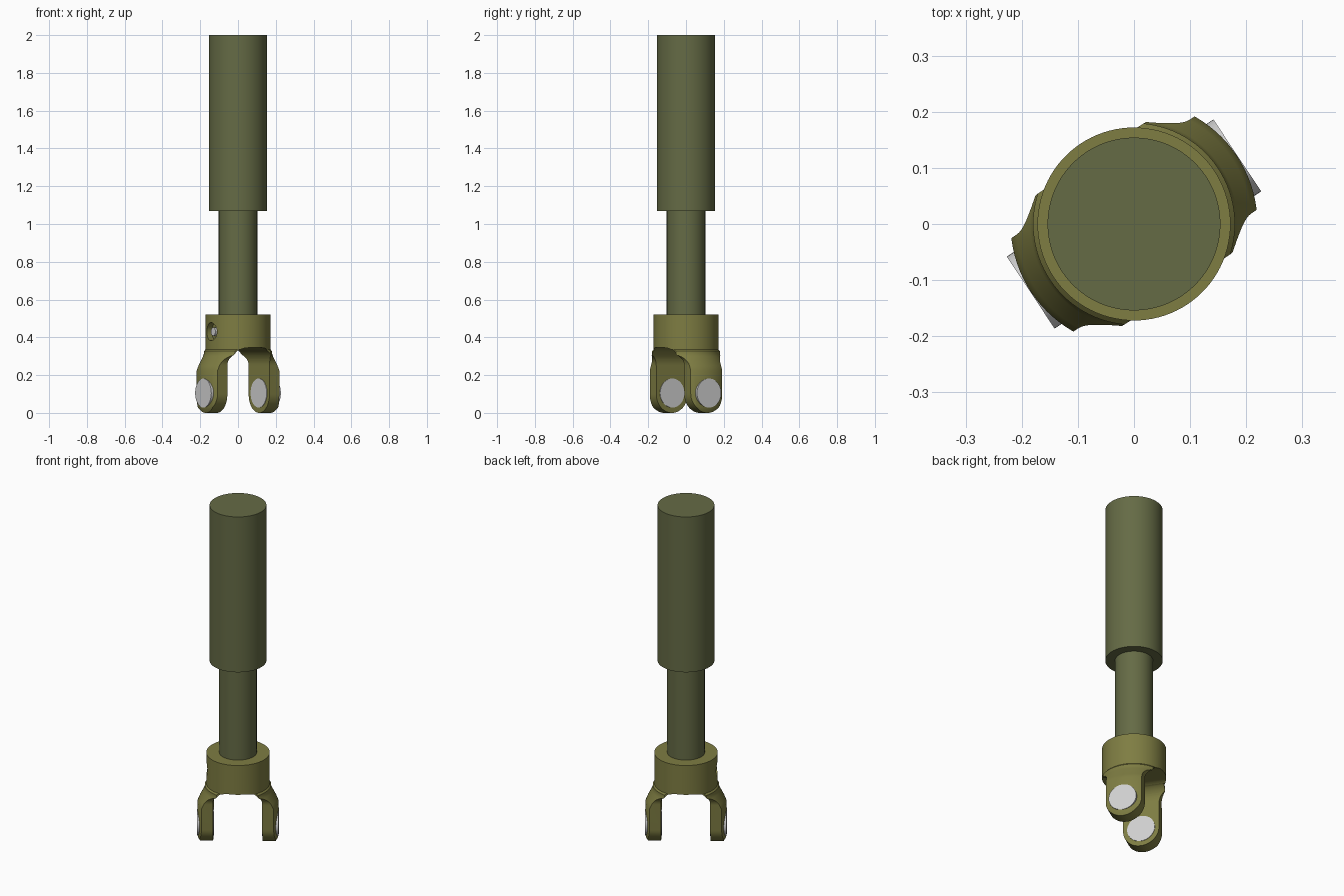
import bpy, bmesh, math
from mathutils import Matrix

cube = bpy.data.objects.get("Cube")
if cube:
    bpy.data.objects.remove(cube, do_unlink=True)

TURN = Matrix.Rotation(math.radians(33.6), 4, "Z")   # direction of the fork arms


def material(name, rgb):
    m = bpy.data.materials.new(name)
    m.use_nodes = True
    m.diffuse_color = (*rgb, 1)
    m.node_tree.nodes["Principled BSDF"].inputs["Base Color"].default_value = (*rgb, 1)
    return m


OLIVE = material("dark olive", (0.13, 0.147, 0.06))
YOKE = material("yellow olive", (0.21, 0.205, 0.055))
STEEL = material("light steel", (0.62, 0.62, 0.62))


def make(name, bm, mat):
    bmesh.ops.recalc_face_normals(bm, faces=bm.faces)
    me = bpy.data.meshes.new(name)
    bm.to_mesh(me)
    bm.free()
    me.materials.append(mat)
    ob = bpy.data.objects.new(name, me)
    bpy.context.collection.objects.link(ob)
    return ob


def lathe(name, profile, mat, steps=96):
    """Solid turned about z from (radius, height) points, closed on the axis."""
    bm = bmesh.new()
    vs = [bm.verts.new((r, 0, z)) for r, z in profile]
    edges = [bm.edges.new(p) for p in zip(vs, vs[1:])]
    bmesh.ops.spin(bm, geom=vs + edges, cent=(0, 0, 0), axis=(0, 0, 1),
                   angle=math.tau, steps=steps)
    bmesh.ops.remove_doubles(bm, verts=bm.verts, dist=1e-5)
    return make(name, bm, mat)


def rod(name, r, a, b, mat, along_x=False, z=0, steps=64):
    """Cylinder from a to b along z, or along x at height z."""
    ob = lathe(name, [(0, a), (r, a), (r, b), (0, b)], mat, steps)
    if along_x:
        ob.data.transform(Matrix.Translation((0, 0, z)) @ Matrix.Rotation(math.pi / 2, 4, "Y"))
    return ob


def prism(name, outline, along_x, mat):
    """Outline of (side, height) points, extruded right through the model."""
    bm = bmesh.new()
    def place(s, z, d):
        return (d, s, z) if along_x else (s, d, z)
    face = bm.faces.new([bm.verts.new(place(s, z, -0.4)) for s, z in outline])
    ext = bmesh.ops.extrude_face_region(bm, geom=[face])
    bmesh.ops.translate(bm, vec=place(0, 0, 0.8),
                        verts=[g for g in ext["geom"] if isinstance(g, bmesh.types.BMVert)])
    return make(name, bm, mat)


def arc(cx, cz, r, a, b, n=14):
    return [(cx + r * math.cos(math.radians(a + (b - a) * i / n)),
             cz + r * math.sin(math.radians(a + (b - a) * i / n))) for i in range(n + 1)]


def mirrored(half):
    return half + [(-s, z) for s, z in reversed(half)]


def boolean(ob, cutter, operation):
    mod = ob.modifiers.new(operation, "BOOLEAN")
    mod.operation, mod.object, mod.solver = operation, cutter, "EXACT"
    bpy.context.view_layer.objects.active = ob
    bpy.ops.object.modifier_apply(modifier=mod.name)
    bpy.data.objects.remove(cutter, do_unlink=True)


def smooth(ob):
    bpy.ops.object.select_all(action="DESELECT")
    ob.select_set(True)
    bpy.context.view_layer.objects.active = ob
    bpy.ops.object.shade_smooth_by_angle(angle=math.radians(30))


# Tube and shaft
parts = [rod("outer_tube", 0.154, 1.07, 2.0, OLIVE, steps=96),
         rod("inner_shaft", 0.102, 0.4, 1.07, OLIVE)]

# Fork yoke: turned blank, trimmed to two round-ended arms, then slotted
yoke = lathe("fork_yoke", [(0, 0), (0.205, 0), (0.22, 0.03), (0.22, 0.225), (0.21, 0.25),
                           (0.185, 0.3), (0.18, 0.315), (0.18, 0.327), (0.172, 0.336),
                           (0.172, 0.52), (0, 0.52)], YOKE)
side = arc(0, 0.1, 0.1, -89.9, 0) + arc(0.16, 0.25, 0.06, 180, 110, 8)
side += [(0.14, 0.336), (0.3, 0.336), (0.3, 0.6)]
boolean(yoke, prism("arm_outline", mirrored(side), True, YOKE), "INTERSECT")
slot = [(0.134, -0.1)] + arc(0.044, 0.255, 0.09, 0, 89.9)
boolean(yoke, prism("slot_cutter", mirrored(slot), False, YOKE), "DIFFERENCE")

# Recess for the grease fitting in the collar
boolean(yoke, rod("recess_cutter", 0.048, -0.3, -0.135, YOKE, True, 0.43, 32), "DIFFERENCE")
parts.append(yoke)
parts.append(rod("grease_fitting", 0.022, -0.158, -0.13, STEEL, True, 0.43, 24))

# Bearing caps through both arms
for label, sign in (("left", 1), ("right", -1)):
    parts.append(rod(label + "_bearing_cap", 0.077, sign * 0.131, sign * 0.221,
                     STEEL, True, 0.105, 48))

for ob in parts:
    if ob.name not in ("outer_tube", "inner_shaft"):
        ob.data.transform(TURN)
    smooth(ob)
